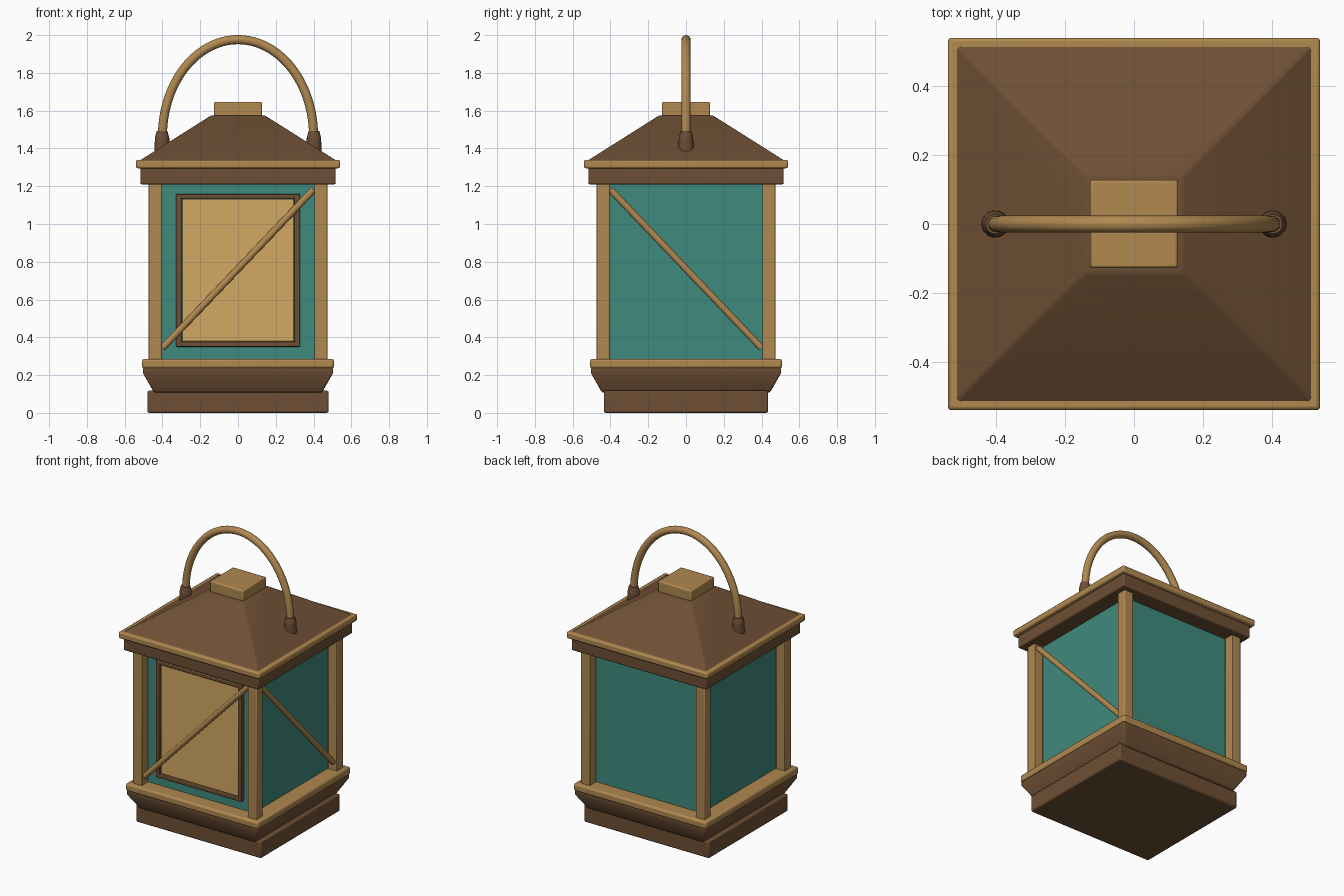
import bpy, bmesh, math
from mathutils import Vector

if "Cube" in bpy.data.objects:
    bpy.data.objects.remove(bpy.data.objects["Cube"])


def material(name, r, g, b):
    lin = [((c / 255 + 0.055) / 1.055) ** 2.4 for c in (r, g, b)]
    m = bpy.data.materials.new(name)
    m.diffuse_color = (*lin, 1)
    m.use_nodes = True
    m.node_tree.nodes["Principled BSDF"].inputs["Base Color"].default_value = m.diffuse_color
    return m


BROWN = material("dark wood brown", 110, 79, 52)
BRASS = material("aged brass", 177, 137, 80)
TEAL = material("teal glass", 63, 138, 124)
AMBER = material("amber panel", 211, 168, 99)


def finish(ob, mat, bevel=0):
    ob.data.materials.append(mat)
    if bevel:
        b = ob.modifiers.new("soft edges", 'BEVEL')
        b.width, b.segments, b.limit_method = bevel, 2, 'ANGLE'
    bpy.ops.object.select_all(action='DESELECT')
    bpy.context.view_layer.objects.active = ob
    ob.select_set(True)
    bpy.ops.object.shade_smooth_by_angle(angle=math.radians(35))
    return ob


def from_bmesh(name, bm):
    bmesh.ops.recalc_face_normals(bm, faces=bm.faces)
    me = bpy.data.meshes.new(name)
    bm.to_mesh(me)
    bm.free()
    ob = bpy.data.objects.new(name, me)
    bpy.context.collection.objects.link(ob)
    return ob


def frustum(name, mat, rings, centre=(0, 0), bevel=0.008):
    """Stack of rectangular sections (half x, half y, z), capped at both ends."""
    bm = bmesh.new()
    loops = [[bm.verts.new((centre[0] + sx * hx, centre[1] + sy * hy, z))
              for sx, sy in ((-1, -1), (1, -1), (1, 1), (-1, 1))] for hx, hy, z in rings]
    for a, b in zip(loops, loops[1:]):
        for i in range(4):
            bm.faces.new((a[i], a[(i + 1) % 4], b[(i + 1) % 4], b[i]))
    bm.faces.new(loops[0])
    bm.faces.new(loops[-1])
    return finish(from_bmesh(name, bm), mat, bevel)


def box(name, mat, hx, hy, z0, z1, centre=(0, 0), bevel=0.008):
    return frustum(name, mat, [(hx, hy, z0), (hx, hy, z1)], centre, bevel)


def rod(name, mat, p, q, r1, r2=None):
    p, q = Vector(p), Vector(q)
    bm = bmesh.new()
    bmesh.ops.create_cone(bm, cap_ends=True, segments=20, radius1=r1,
                          radius2=r1 if r2 is None else r2, depth=(q - p).length)
    bm.transform((q - p).to_track_quat('Z', 'Y').to_matrix().to_4x4())
    bmesh.ops.translate(bm, verts=bm.verts, vec=(p + q) / 2)
    return finish(from_bmesh(name, bm), mat)


# Base: foot, flared plinth and brass trim
box("base_foot", BROWN, 0.48, 0.435, 0, 0.118, bevel=0.01)
frustum("base_flare", BROWN, [(0.445, 0.445, 0.108), (0.503, 0.503, 0.21), (0.503, 0.503, 0.24)])
box("base_trim", BRASS, 0.508, 0.508, 0.235, 0.286, bevel=0.012)

# Glass body and corner posts
box("glass_body", TEAL, 0.405, 0.405, 0.28, 1.22, bevel=0)
for sx, side in ((-1, "left"), (1, "right")):
    for sy, end in ((-1, "front"), (1, "back")):
        box(f"post_{end}_{side}", BRASS, 0.035, 0.035, 0.28, 1.22, (sx * 0.44, sy * 0.44), 0.005)

# Front door: amber panel with a brown frame
box("door_panel", AMBER, 0.295, 0.011, 0.378, 1.133, (0, -0.41), 0.003)
for sx, side in ((-1, "left"), (1, "right")):
    box(f"door_frame_{side}", BROWN, 0.0145, 0.017, 0.35, 1.16, (sx * 0.3135, -0.416), 0.005)
box("door_frame_bottom", BROWN, 0.328, 0.0165, 0.35, 0.377, (0, -0.416), 0.005)
box("door_frame_top", BROWN, 0.328, 0.0165, 1.134, 1.16, (0, -0.416), 0.005)

# Diagonal braces on the front and right sides
rod("front_brace", BRASS, (-0.4, -0.447, 0.343), (0.4, -0.447, 1.182), 0.018)
rod("right_brace", BRASS, (0.447, 0.4, 0.343), (0.447, -0.4, 1.182), 0.018)

# Roof: eave, trim, hipped roof and cap
box("eave", BROWN, 0.517, 0.517, 1.21, 1.3)
box("roof_trim", BRASS, 0.54, 0.54, 1.295, 1.34, bevel=0.01)
frustum("hipped_roof", BROWN, [(0.522, 0.522, 1.335), (0.142, 0.142, 1.575)], bevel=0.008)
box("roof_cap", BRASS, 0.128, 0.128, 1.565, 1.645)

# Handle sockets
for sx, side in ((-1, "left"), (1, "right")):
    x = sx * 0.402
    rod(f"handle_socket_{side}", BROWN, (x, 0, 1.37), (x, 0, 1.455), 0.041, 0.038)
    rod(f"handle_socket_collar_{side}", BROWN, (x, 0, 1.455), (x, 0, 1.492), 0.038, 0.029)

# Arched carrying handle
N, S = 48, 16
bm = bmesh.new()
loops = []
for i in range(N + 1):
    t = math.pi * i / N
    c = Vector((0.4 * math.cos(t), 0, 1.465 + 0.511 * math.sin(t)))
    n = Vector((0.511 * math.cos(t), 0, 0.4 * math.sin(t))).normalized()
    loops.append([bm.verts.new(c + 0.024 * (n * math.cos(a) + Vector((0, 1, 0)) * math.sin(a)))
                  for a in (2 * math.pi * k / S for k in range(S))])
for a, b in zip(loops, loops[1:]):
    for k in range(S):
        bm.faces.new((a[k], a[(k + 1) % S], b[(k + 1) % S], b[k]))
bm.faces.new(loops[0])
bm.faces.new(loops[-1])
finish(from_bmesh("carrying_handle", bm), BRASS)
